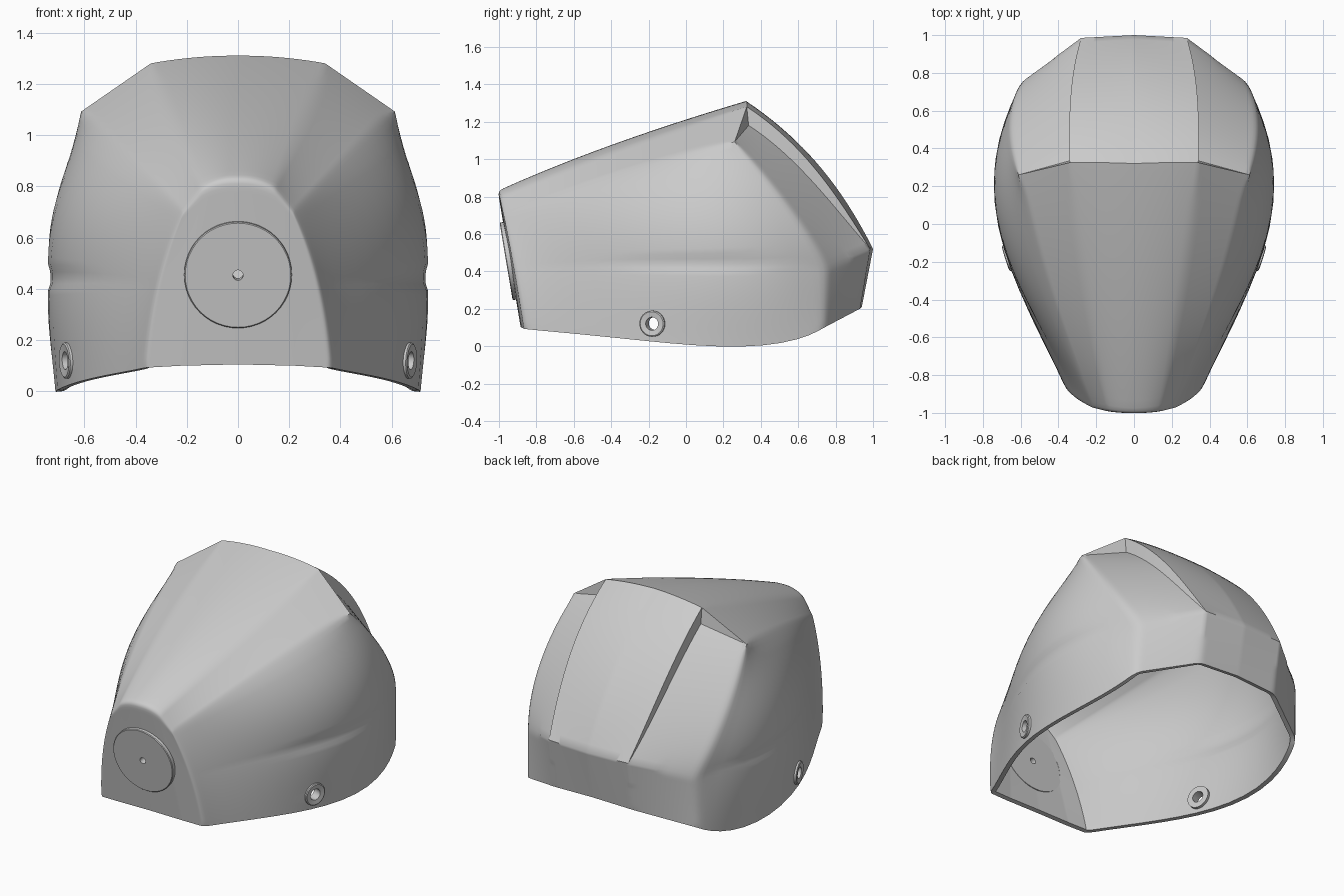
import bpy, bmesh, math
from mathutils import Vector

if "Cube" in bpy.data.objects:
    bpy.data.objects.remove(bpy.data.objects["Cube"])

grey = bpy.data.materials.new("matte grey")
grey.use_nodes = True
grey.diffuse_color = (0.6, 0.6, 0.6, 1)
grey.node_tree.nodes["Principled BSDF"].inputs["Base Color"].default_value = grey.diffuse_color
N = 20


def curve(*pts):
    """Smooth curve passing through evenly spaced points."""
    pts, k = [Vector(p) for p in pts], len(pts) - 1

    def at(t):
        total = Vector()
        for i, p in enumerate(pts):
            w = 1.0
            for j in range(k + 1):
                if j != i:
                    w *= (t * k - j) / (i - j)
            total += p * w
        return total
    return at


def smoothstep(t):
    return t * t * (3 - 2 * t)


def eased(*pts):
    """Curve sampled more finely towards both ends."""
    a = curve(*pts)
    return lambda t: a(smoothstep(t))


def join(a, b):
    return lambda t: a(2 * t) if t < 0.5 else b(2 * t - 1)


def patch(bm, bottom, top, left, right, rows=N, pull=1, bulge=0.0):
    """Surface spanning four boundary curves, made on both sides."""
    for side in (1, -1):
        grid = []
        for r in range(rows + 1):
            v, row = r / rows, []
            for c in range(N + 1):
                u = c / N
                p = bottom(u).lerp(top(u), v)
                p += (left(v) - bottom(0).lerp(top(0), v)) * (1 - u)
                p += (right(v) - bottom(1).lerp(top(1), v)) * u ** pull
                s = smoothstep(u)
                p.x += bulge * 6.75 * s * s * (1 - s) * 4 * v * (1 - v) * (.6 + .95 * v)
                row.append(bm.verts.new((p.x * side, p.y, p.z)))
            grid.append(row)
        for a, b in zip(grid, grid[1:]):
            for c in range(N):
                bm.faces.new((a[c], a[c + 1], b[c + 1], b[c]))


def finish(bm, name):
    mesh = bpy.data.meshes.new(name)
    bm.to_mesh(mesh)
    bm.free()
    obj = bpy.data.objects.new(name, mesh)
    bpy.context.collection.objects.link(obj)
    mesh.materials.append(grey)
    return obj


def activate(obj):
    bpy.ops.object.select_all(action='DESELECT')
    obj.select_set(True)
    bpy.context.view_layer.objects.active = obj


def ring(name, centre, axis, profile):
    """Turned part: profile of (radius, height) pairs about an axis."""
    bm = bmesh.new()
    turn = Vector(axis).to_track_quat('Z', 'Y')
    rings = []
    for radius, height in profile:
        rings.append([bm.verts.new(Vector(centre) + turn @ Vector(
            (radius * math.cos(a), radius * math.sin(a), height)))
            for a in (math.tau * i / 48 for i in range(48))])
    for a, b in zip(rings, rings[1:] + rings[:1]):
        for i in range(48):
            j = (i + 1) % 48
            bm.faces.new((a[i], a[j], b[j], b[i]))
    bmesh.ops.recalc_face_normals(bm, faces=bm.faces)
    obj = finish(bm, name)
    activate(obj)
    bpy.ops.object.shade_smooth_by_angle(angle=math.radians(30))


# Corner points of the panels
ridge_mid, ridge_edge, ridge_corner = (0, .32, 1.31), (.34, .325, 1.28), (.612, .26, 1.092)
nose_mid, nose_edge, nose_corner = (0, -1.006, .83), (.14, -.995, .795), (.215, -.975, .7)
chin_mid, chin_edge, chin_corner = (0, -.885, .105), (.22, -.88, .1), (.365, -.865, .092)
tail_mid, tail_edge, tail_corner = (0, 1, .52), (.28, .985, .52), (.605, .745, .42)
hem_mid, hem_edge, hem_corner = (0, .94, .21), (.28, .93, .2), (.605, .74, .1)
floor_edge = (.34, .335, 1.18)

# Long curves along the shell
spine = eased(nose_mid, (0, -.4, 1.075), ridge_mid)
panel_line = eased(nose_edge, (.26, -.33, 1.06), ridge_edge)
side_line = eased(nose_corner, (.45, -.35, .93), ridge_corner)
rim = eased(chin_corner, (.55, -.48, .055), (.685, -.08, .015), (.705, .35, 0), hem_corner)
front_corner = curve(chin_corner, (.315, -.92, .42), nose_corner)
front_split = curve(chin_edge, nose_edge)
back_spine = curve(tail_mid, (0, .83, .81), (0, .61, 1.075), ridge_mid)
back_edge = curve(tail_edge, (.32, .81, .79), (.34, .6, 1.05), ridge_edge)
recess_edge = curve(tail_edge, (.32, .79, .75), (.34, .58, .98), floor_edge)
back_side = curve(tail_corner, (.655, .61, .65), (.655, .44, .88), ridge_corner)
corner_post = curve(hem_corner, tail_corner)
edge_post = curve(hem_edge, tail_edge)
ridge = curve(ridge_mid, (.17, .325, 1.303), ridge_edge)
ridge_side = curve(ridge_edge, ridge_corner)
recess_top = curve(floor_edge, ridge_corner)
step_end = curve(floor_edge, ridge_edge)
tail, tail_side = curve(tail_mid, tail_edge), curve(tail_edge, tail_corner)
nose, nose_side = curve(nose_mid, (.075, -1.003, .823), nose_edge), curve(nose_edge, nose_corner)

bm = bmesh.new()
# Top panels, side walls and front face
patch(bm, nose, ridge, spine, panel_line)
patch(bm, nose_side, ridge_side, panel_line, side_line)
patch(bm, rim, side_line, front_corner, join(corner_post, back_side), 2 * N, 2, .105)
patch(bm, curve(chin_mid, chin_edge), nose, curve(chin_mid, nose_mid), front_split, 2 * N)
patch(bm, curve(chin_edge, chin_corner), nose_side, front_split, front_corner, 2 * N)
# Back panel, sunken side panels and their step walls
patch(bm, tail, ridge, back_spine, back_edge)
patch(bm, tail_side, recess_top, recess_edge, back_side)
patch(bm, recess_edge, back_edge, curve(tail_edge, tail_edge), step_end, 2)
patch(bm, recess_top, ridge_side, step_end, curve(ridge_corner, ridge_corner), 2)
# Lower back band
patch(bm, curve(hem_mid, hem_edge), tail, curve(hem_mid, tail_mid), edge_post)
patch(bm, curve(hem_edge, hem_corner), tail_side, edge_post, corner_post)
bmesh.ops.remove_doubles(bm, verts=bm.verts, dist=.0008)
bmesh.ops.recalc_face_normals(bm, faces=bm.faces)
if max(bm.faces, key=lambda f: f.calc_center_median().z).normal.z < 0:
    bmesh.ops.reverse_faces(bm, faces=bm.faces)

# Soften the front, side and lower creases
soft = set()
for e in bm.edges:
    mid = (e.verts[0].co + e.verts[1].co) / 2
    zone = mid.y < .15 or mid.z < .47 or (abs(mid.x) > .56 and mid.z < 1.03)
    if zone and len(e.link_faces) == 2 and e.calc_face_angle() > .15:
        for v in e.verts:
            soft.update(n.other_vert(v) for n in v.link_edges)
            soft.add(v)
soft = [v for v in soft if v.co.y < .96]
for _ in range(5):
    moved = []
    for v in soft:
        near = [e.other_vert(v).co for e in v.link_edges if e.is_boundary or not v.is_boundary]
        moved.append(v.co.lerp(sum(near, Vector()) / len(near), .5))
    for v, co in zip(soft, moved):
        v.co = co
shell = finish(bm, "shell")
activate(shell)
wall = shell.modifiers.new("wall", 'SOLIDIFY')
wall.thickness, wall.offset = .028, -1
bpy.ops.object.modifier_apply(modifier="wall")

# Front disc and side grommets, each set in a hole through the shell
disc_profile = ((.02, .012), (.206, .012), (.21, .008), (.21, -.04), (.02, -.04))
grommet_profile = ((.035, .008), (.064, .012), (.07, .008), (.07, -.05), (.035, -.05))
fittings = [("front_disc", (0, -.95, .455), (0, -.985, -.165), disc_profile, .2)]
for name, s in (("left_grommet", 1), ("right_grommet", -1)):
    fittings.append((name, (.668 * s, -.18, .12), (.95 * s, -.3, -.04), grommet_profile, .055))
for name, centre, axis, profile, bore in fittings:
    ring(name, centre, axis, profile)
    bpy.ops.mesh.primitive_cylinder_add(vertices=48, radius=bore, depth=.2, location=centre)
    cutter = bpy.context.object
    cutter.rotation_euler = Vector(axis).to_track_quat('Z', 'Y').to_euler()
    cutter.hide_render = True
    cut = shell.modifiers.new("bore", 'BOOLEAN')
    cut.operation, cut.solver, cut.object = 'DIFFERENCE', 'EXACT', cutter
    activate(shell)
    bpy.ops.object.modifier_apply(modifier="bore")
    bpy.data.objects.remove(cutter)

activate(shell)
bpy.ops.object.shade_smooth_by_angle(angle=math.radians(40))
